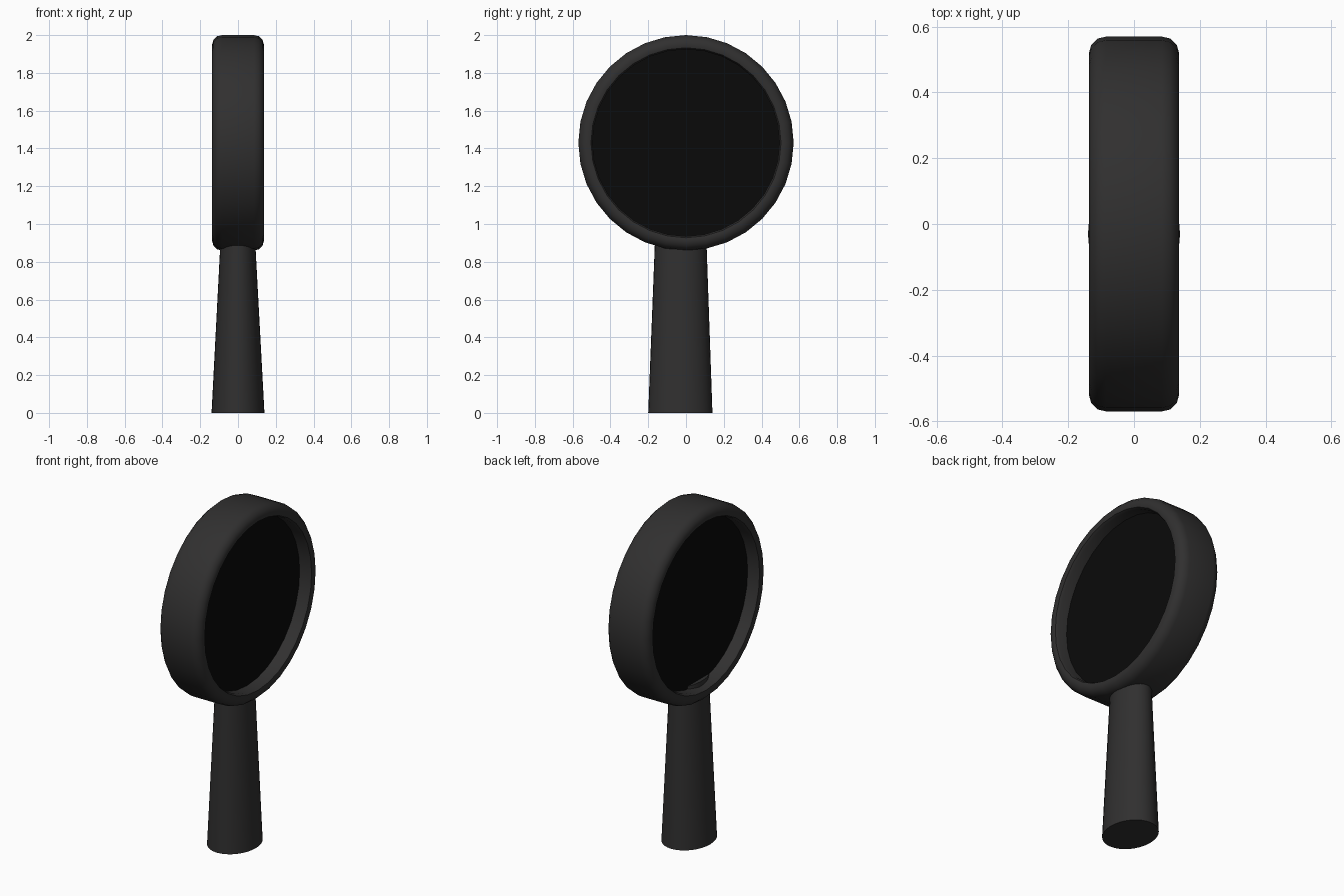
import bpy, bmesh
from math import sin, cos, tau, radians

if "Cube" in bpy.data.objects:
    bpy.data.objects.remove(bpy.data.objects["Cube"])

CENTRE_Z, SIDES = 1.43, 32


def material(name, value):
    mat = bpy.data.materials.new(name)
    mat.diffuse_color = (value, value * 0.97, value * 0.97, 1)
    mat.use_nodes = True
    mat.node_tree.nodes["Principled BSDF"].inputs["Base Color"].default_value = mat.diffuse_color
    return mat


def loft(name, rings, mat, closed=False):
    """Skin a list of equal point rings; cap the ends or close the loop."""
    bm = bmesh.new()
    loops = [[bm.verts.new(p) for p in ring] for ring in rings]
    pairs = list(zip(loops, loops[1:]))
    if closed:
        pairs.append((loops[-1], loops[0]))
    else:
        bm.faces.new(loops[0])
        bm.faces.new(loops[-1])
    for a, b in pairs:
        for i in range(len(a)):
            j = (i + 1) % len(a)
            bm.faces.new((a[i], a[j], b[j], b[i]))
    bmesh.ops.recalc_face_normals(bm, faces=bm.faces)
    mesh = bpy.data.meshes.new(name)
    bm.to_mesh(mesh)
    bm.free()
    obj = bpy.data.objects.new(name, mesh)
    bpy.context.collection.objects.link(obj)
    mesh.materials.append(mat)
    bpy.ops.object.select_all(action='DESELECT')
    obj.select_set(True)
    bpy.context.view_layer.objects.active = obj
    bpy.ops.object.shade_smooth_by_angle(angle=radians(40))
    return obj


def hoop(x, r):
    """Circle around the lens axis."""
    return [(x, r * cos(tau * i / SIDES), CENTRE_Z + r * sin(tau * i / SIDES))
            for i in range(SIDES)]


def oval(z, rx, ry, yc, tilt=0):
    """Oval cross-section of the handle."""
    return [(rx * cos(tau * i / SIDES), yc + ry * sin(tau * i / SIDES),
             z - tilt * rx * cos(tau * i / SIDES)) for i in range(SIDES)]


black = material("black_plastic", 0.03)
dark = material("dark_glass", 0.003)

# Rounded rim, profile swept around the x axis
half = [(0.085, 0.57), (0.11, 0.564), (0.13, 0.545), (0.137, 0.52),
        (0.133, 0.503), (0.118, 0.495)]
profile = half + [(-x, r) for x, r in reversed(half)]
loft("rim", [hoop(x, r) for x, r in profile], black, closed=True)

# Lens disc set inside the rim
loft("lens", [hoop(-0.06, 0.5), hoop(0.06, 0.5)], dark)

# Tapered oval handle whose slanted top reaches just into the rim
loft("handle", [oval(0, 0.14, 0.17, -0.03),
                oval(0.945, 0.09, 0.135, -0.028, tilt=0.2)], black)
